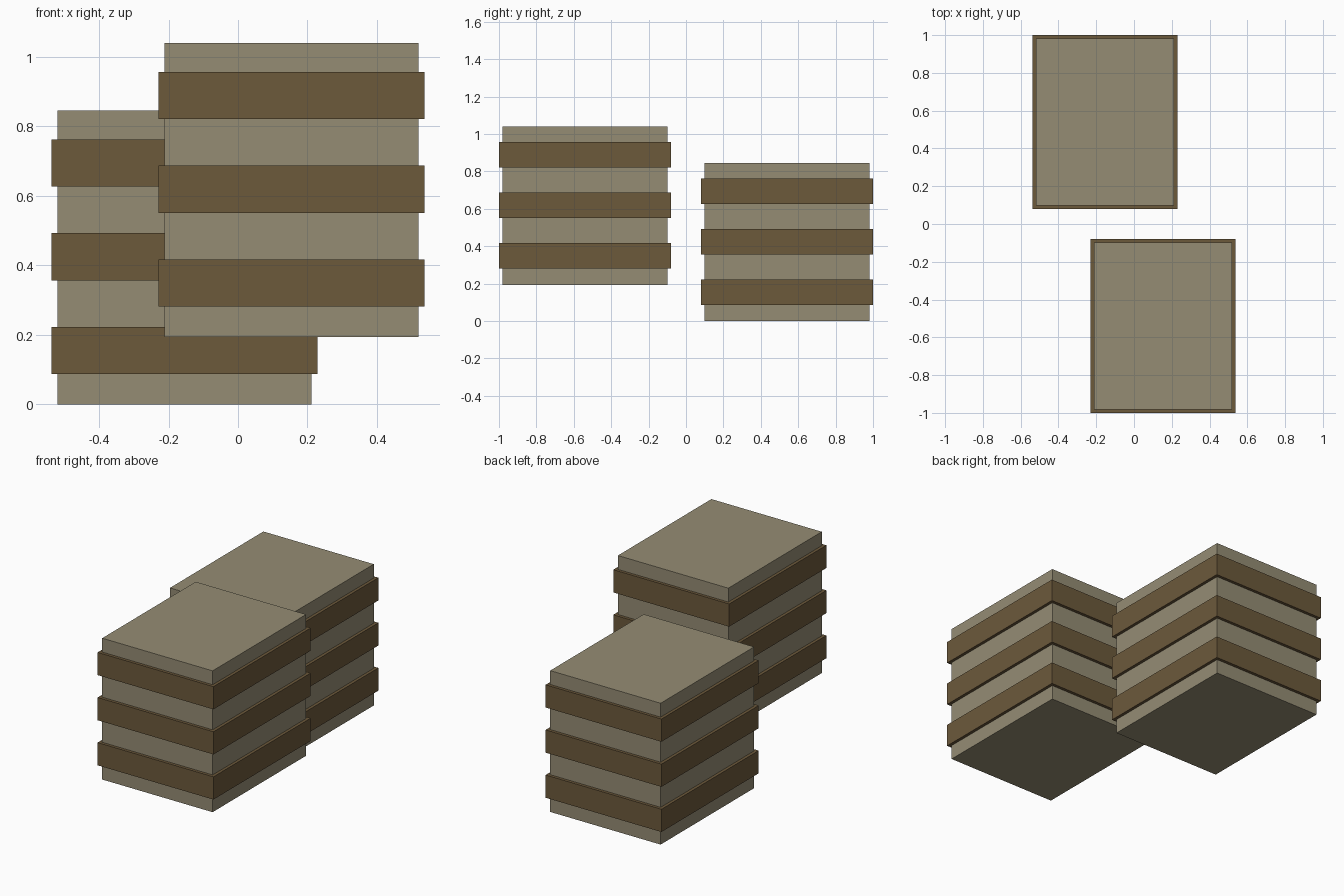
import bpy

if "Cube" in bpy.data.objects:
    bpy.data.objects.remove(bpy.data.objects["Cube"])


def material(name, color):
    m = bpy.data.materials.new(name)
    m.diffuse_color = (*color, 1)
    m.use_nodes = True
    m.node_tree.nodes["Principled BSDF"].inputs["Base Color"].default_value = m.diffuse_color
    return m


BODY = material("weathered_tan", (0.30, 0.265, 0.175))
BAND = material("brown_slat", (0.15, 0.10, 0.044))


def box(name, center, size, mat):
    bpy.ops.mesh.primitive_cube_add(size=1, location=center)
    o = bpy.context.object
    o.name = name
    o.scale = size
    bpy.ops.object.transform_apply(location=False, rotation=False, scale=True)
    o.data.materials.append(mat)
    return o


W, D, H = 0.731, 0.884, 0.846          # stack body
LIP = 0.018                            # how far the bands stick out
BAND_H, FIRST, STEP = 0.136, 0.155, 0.27


def stack(name, x, y, z):
    # Plain block with three wider bands around it
    box(f"{name}_body", (x, y, z + H / 2), (W, D, H), BODY)
    for i in range(3):
        box(f"{name}_band_{i + 1}", (x, y, z + FIRST + i * STEP),
            (W + 2 * LIP, D + 2 * LIP, BAND_H), BAND)


stack("back_stack", -0.154, 0.54, 0)
stack("front_stack", 0.154, -0.54, 0.194)
